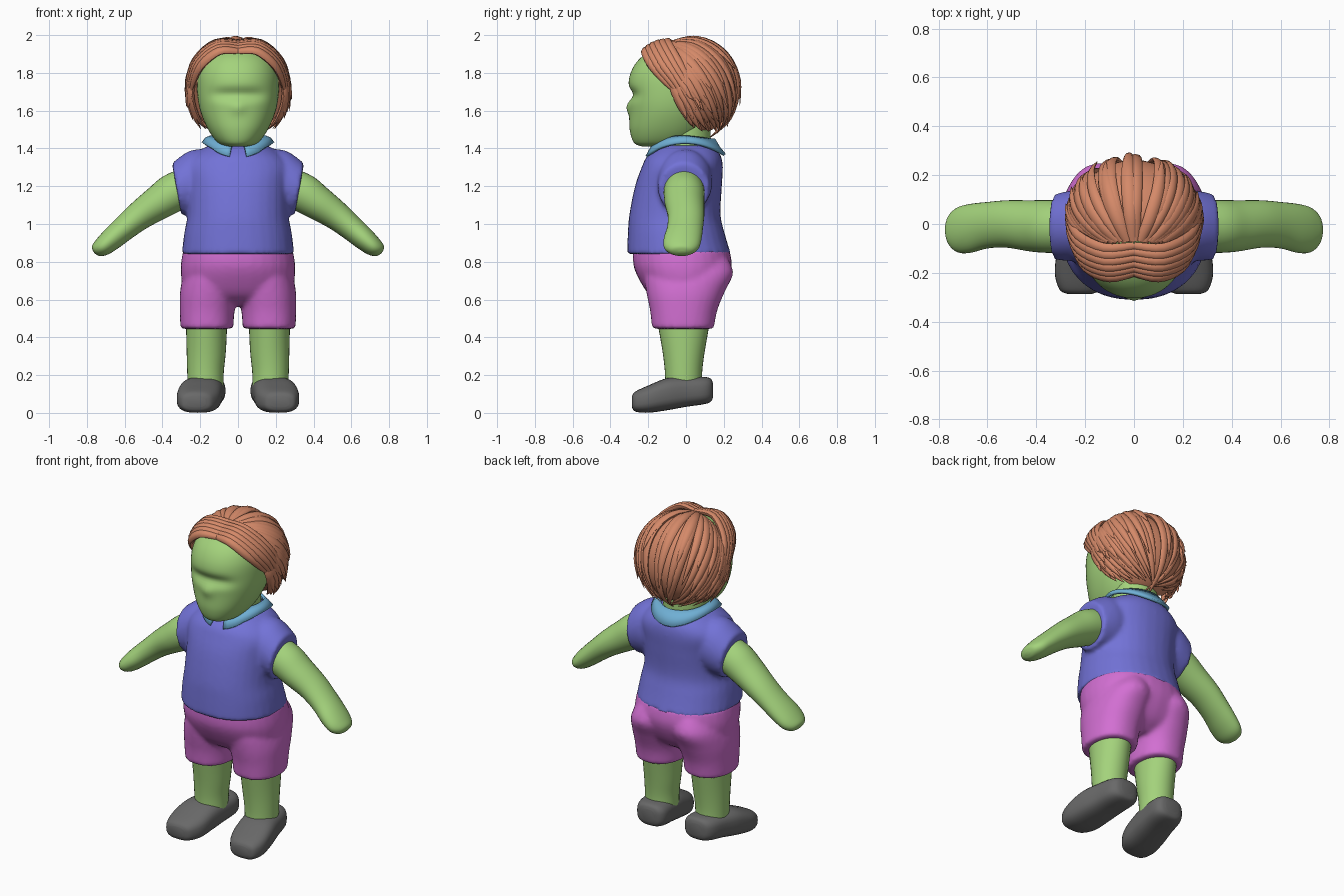
import bpy, bmesh, math, random
from mathutils import Vector

random.seed(4)
if "Cube" in bpy.data.objects:
    bpy.data.objects.remove(bpy.data.objects["Cube"], do_unlink=True)

X, Y, Z = Vector((1, 0, 0)), Vector((0, 1, 0)), Vector((0, 0, 1))


def material(name, *rgb):
    m = bpy.data.materials.new(name)
    m.use_nodes = True
    m.diffuse_color = (*rgb, 1)
    m.node_tree.nodes["Principled BSDF"].inputs["Base Color"].default_value = (*rgb, 1)
    return m


SKIN = material("green skin", 0.37, 0.65, 0.2)
SHIRT = material("violet blue shirt", 0.17, 0.17, 0.68)
SHORTS = material("magenta shorts", 0.65, 0.16, 0.65)
HAIR = material("copper hair", 0.66, 0.25, 0.14)
COLLAR = material("sky blue collar", 0.16, 0.43, 0.66)
SHOE = material("grey shoe", 0.14, 0.14, 0.14)


def spline(pts, n):
    """Catmull-Rom resampling of equally long tuples, n samples per span."""
    p = [pts[0], *pts, pts[-1]]
    out = []
    for i in range(1, len(p) - 2):
        for k in range(n):
            t = k / n
            out.append([0.5 * (2 * b + (c - a) * t + (2 * a - 5 * b + 4 * c - d) * t * t
                               + (3 * b - a - 3 * c + d) * t ** 3)
                        for a, b, c, d in zip(*p[i - 1:i + 3])])
    return out + [list(pts[-1])]


def skin_rings(bm, rings):
    """Bridge rings of points and close both ends."""
    vs = [[bm.verts.new(co) for co in ring] for ring in rings]
    n = len(vs[0])
    for a, b in zip(vs, vs[1:]):
        for i in range(n):
            bm.faces.new((a[i], a[(i + 1) % n], b[(i + 1) % n], b[i]))
    bm.faces.new(vs[0])
    bm.faces.new(vs[-1])


def loft(bm, rings, u=X, v=Y, side=1, power=2.0, sides=32, steps=5):
    """Rings are (x, y, z, radius along u, radius along v)."""
    def around(c, f):
        return math.copysign(abs(c) ** (2 / power), c) * f
    out = []
    for x, y, z, ru, rv in spline(rings, steps):
        ring = []
        for i in range(sides):
            a = math.tau * i / sides
            co = Vector((x, y, z)) + u * around(math.cos(a), ru) + v * around(math.sin(a), rv)
            ring.append((co.x * side, co.y, co.z))
        out.append(ring)
    skin_rings(bm, out)


def body(*rows):
    """Turn rows of (z, half width, front y, back y[, centre x]) into rings."""
    return [(r[4] if len(r) > 4 else 0, (r[2] + r[3]) / 2, r[0], r[1], (r[3] - r[2]) / 2)
            for r in rows]


def finish(name, bm, mat, fuse=False):
    bmesh.ops.recalc_face_normals(bm, faces=bm.faces)
    me = bpy.data.meshes.new(name)
    bm.to_mesh(me)
    bm.free()
    me.materials.append(mat)
    ob = bpy.data.objects.new(name, me)
    bpy.context.collection.objects.link(ob)
    bpy.ops.object.select_all(action='DESELECT')
    ob.select_set(True)
    bpy.context.view_layer.objects.active = ob
    bpy.ops.object.shade_smooth_by_angle(angle=math.radians(50))
    if fuse:
        r = ob.modifiers.new("fuse", 'REMESH')
        r.mode, r.voxel_size, r.use_smooth_shade = 'VOXEL', 0.013, True
        s = ob.modifiers.new("soften", 'SMOOTH')
        s.factor, s.iterations = 0.5, 6
    return ob


# Shirt: torso fused with two short sleeves
bm = bmesh.new()
loft(bm, body((0.84, 0.298, -0.312, 0.238), (0.95, 0.285, -0.308, 0.205), (1.05, 0.268, -0.3, 0.183),
              (1.2, 0.27, -0.27, 0.19), (1.3, 0.28, -0.235, 0.195), (1.36, 0.24, -0.205, 0.185),
              (1.415, 0.16, -0.14, 0.15)), power=2.2)
tilt = Vector((0.18, 0, 0.98))
for s in (1, -1):
    loft(bm, [(0.1, 0, 1.25, 0.12, 0.15), (0.22, -0.005, 1.225, 0.145, 0.168),
              (0.325, -0.012, 1.185, 0.135, 0.14)], Y, tilt, s)
finish("shirt", bm, SHIRT, True)

# Shorts: pelvis fused with two trouser legs
bm = bmesh.new()
loft(bm, body((0.57, 0.16, -0.11, 0.1), (0.62, 0.27, -0.19, 0.17), (0.7, 0.298, -0.245, 0.22),
              (0.78, 0.303, -0.278, 0.243), (0.865, 0.29, -0.28, 0.23)), power=2.2)
for s in (1, -1):
    loft(bm, body((0.445, 0.14, -0.18, 0.148, 0.165), (0.54, 0.145, -0.19, 0.165, 0.163),
                  (0.64, 0.153, -0.21, 0.205, 0.154), (0.74, 0.145, -0.22, 0.25, 0.14),
                  (0.82, 0.11, -0.18, 0.22, 0.13)), side=s, power=2.2)
finish("shorts", bm, SHORTS, True)

# Limbs and shoes
across = Vector((0.6, 0, 0.8))
for s, label in ((1, "left"), (-1, "right")):
    bm = bmesh.new()
    loft(bm, [(0.2, -0.01, 1.22, 0.1, 0.11), (0.33, -0.01, 1.17, 0.108, 0.105),
              (0.42, -0.008, 1.113, 0.105, 0.092), (0.52, 0, 1.045, 0.097, 0.077),
              (0.6, -0.005, 0.98, 0.095, 0.067), (0.67, -0.018, 0.92, 0.1, 0.06),
              (0.72, -0.024, 0.878, 0.092, 0.05), (0.753, -0.024, 0.857, 0.06, 0.033),
              (0.763, -0.022, 0.85, 0.015, 0.008)], Y, across, s)
    finish(label + "_arm", bm, SKIN)

    bm = bmesh.new()
    loft(bm, body((0.14, 0.095, -0.11, 0.085, 0.172), (0.22, 0.097, -0.112, 0.086, 0.172),
                  (0.33, 0.104, -0.125, 0.1, 0.168), (0.5, 0.11, -0.155, 0.13, 0.166)), side=s)
    finish(label + "_leg", bm, SKIN)

    bm = bmesh.new()
    loft(bm, [(0.222, -0.286, 0.06, 0.05, 0.03), (0.22, -0.268, 0.06, 0.085, 0.053),
              (0.21, -0.2, 0.073, 0.114, 0.072), (0.197, -0.1, 0.099, 0.116, 0.085),
              (0.18, 0, 0.112, 0.108, 0.08), (0.167, 0.09, 0.118, 0.1, 0.073),
              (0.163, 0.13, 0.12, 0.078, 0.062), (0.162, 0.143, 0.12, 0.045, 0.038)],
         X, Z, s, power=2.8)
    finish(label + "_shoe", bm, SHOE)

# Head with sunken eye band and small nose
bm = bmesh.new()
loft(bm, body((1.41, 0.05, -0.23, -0.05), (1.43, 0.105, -0.275, 0.03), (1.5, 0.158, -0.298, 0.1),
              (1.6, 0.2, -0.3, 0.15), (1.7, 0.216, -0.308, 0.2), (1.8, 0.212, -0.293, 0.2),
              (1.88, 0.178, -0.24, 0.17), (1.94, 0.1, -0.14, 0.1), (1.955, 0.03, -0.06, 0.03)),
     power=2.15, sides=64, steps=8)
for v in bm.verts:
    x, y, z = v.co
    if y < -0.1:
        v.co.y += 0.028 * math.exp(-((z - 1.685) / 0.035) ** 2 - (x / 0.14) ** 4)
        v.co.y -= 0.014 * math.exp(-((z - 1.615) / 0.035) ** 2 - (x / 0.035) ** 2)
finish("head", bm, SKIN)

bm = bmesh.new()
loft(bm, body((1.33, 0.135, -0.13, 0.13), (1.42, 0.13, -0.125, 0.13), (1.55, 0.13, -0.12, 0.13)))
finish("neck", bm, SKIN)

# Folded collar, open at the front with pointed tips
bm = bmesh.new()
rows = []
count = 48
for i in range(count + 1):
    a = math.radians(12 + 336 * i / count)
    sx, cy = math.sin(a), -math.cos(a)
    front = max(0, -cy) ** 4
    tip = 0.025 * max(0, 1 - min(i, count - i) / 5)
    inner = (0.142 * sx, 0.148 * cy - 0.01 * front, 1.462 - 0.05 * front - 0.015 * max(0, cy))
    mid = (0.168 * sx, 0.18 * cy - 0.005, 1.452 - 0.05 * cy * cy)
    outer = (0.186 * sx * (1 + tip * 6), 0.208 * cy - 0.004, 1.428 - 0.062 * cy * cy - tip * 0.5)
    rows.append([bm.verts.new(p) for p in (inner, mid, outer)])
for a, b in zip(rows, rows[1:]):
    for j in (0, 1):
        bm.faces.new((a[j], a[j + 1], b[j + 1], b[j]))
collar = finish("collar", bm, COLLAR)
m = collar.modifiers.new("thickness", 'SOLIDIFY')
m.thickness, m.offset = 0.016, 0

# Hair: a solid cap below many tapered locks
centre = Vector((0, 0.025, 1.72))
size = Vector((0.262, 0.247, 0.262))
bm = bmesh.new()
bmesh.ops.create_uvsphere(bm, u_segments=40, v_segments=24, radius=1)
for v in bm.verts:
    v.co = centre + v.co * size * 0.96
cut = bmesh.ops.bisect_plane(bm, geom=bm.verts[:] + bm.edges[:] + bm.faces[:], clear_inner=True,
                             plane_co=(0, -0.03, 1.66), plane_no=(0, 0.82, 0.57))
bmesh.ops.holes_fill(bm, edges=[e for e in bm.edges if e.is_boundary], sides=0)
finish("hair_cap", bm, HAIR)


def lock(bm, pts, width, thick):
    path = [Vector(p) for p in spline([tuple(p) for p in pts], 4)]
    last = len(path) - 1
    rings = []
    for i, p in enumerate(path):
        t = i / last
        along = (path[min(i + 1, last)] - path[max(i - 1, 0)]).normalized()
        side = along.cross(p - centre).normalized()
        out = side.cross(along)
        f = (0.65 + 0.35 * math.sin(min(1, t * 2) * math.pi / 2)) * max(0.04, 1 - t ** 3.5)
        rings.append([p + side * (math.cos(math.tau * k / 8) * width * f)
                      + out * (math.sin(math.tau * k / 8) * thick * f) for k in range(8)])
    skin_rings(bm, rings)


def swept(a, reach, lift):
    """Path over the skull from the crown line at angle a back to the rim."""
    start = Vector((math.sin(a), -0.42, math.cos(a))).normalized()
    b = a * 1.12
    end = Vector((math.sin(b), math.cos(b) + 0.1, -1.0)).normalized()
    pts = []
    for k in range(6):
        t = reach * k / 5
        d = start.slerp(end, t)
        flick = lift * (k / 5) ** 3
        pts.append(centre + d * size * (1 + flick) - Z * 0.05 * max(0, t - 0.6))
    return pts


# Back and side locks in overlapping layers, longest underneath
bm = bmesh.new()
for reach, lift, n in ((1.12, -0.02, 19), (0.95, 0.05, 18), (0.78, 0.08, 17), (0.6, 0.09, 16)):
    for i in range(n):
        a = math.radians(82) * (2 * i / (n - 1) - 1)
        r = reach + random.uniform(-0.07, 0.07)
        lock(bm, swept(a + random.uniform(-0.03, 0.03), r, lift + random.uniform(-0.02, 0.03)),
             random.uniform(0.026, 0.034), 0.018)
finish("back_hair", bm, HAIR)

# Parted fringe swept to both sides
low = [(0.0, -0.2, 1.915), (0.1, -0.218, 1.915), (0.195, -0.18, 1.84), (0.238, -0.1, 1.745), (0.25, -0.02, 1.66)]
high = [(0.0, -0.09, 1.965), (0.12, -0.1, 1.96), (0.225, -0.05, 1.87), (0.265, 0.02, 1.75), (0.26, 0.08, 1.62)]
for s, label in ((1, "left"), (-1, "right")):
    bm = bmesh.new()
    for i in range(6):
        k = i / 5
        pts = [Vector(p).lerp(Vector(q), k) for p, q in zip(low, high)]
        bulge = 0.012 * math.sin(k * math.pi)
        pts = [p + (p - centre).normalized() * bulge for p in pts]
        pts[-1] += Vector((random.uniform(-0.01, 0.015), 0, random.uniform(-0.03, 0.03)))
        lock(bm, [(p.x * s, p.y, p.z) for p in pts], 0.027, 0.02)
    finish(label + "_fringe", bm, HAIR)
